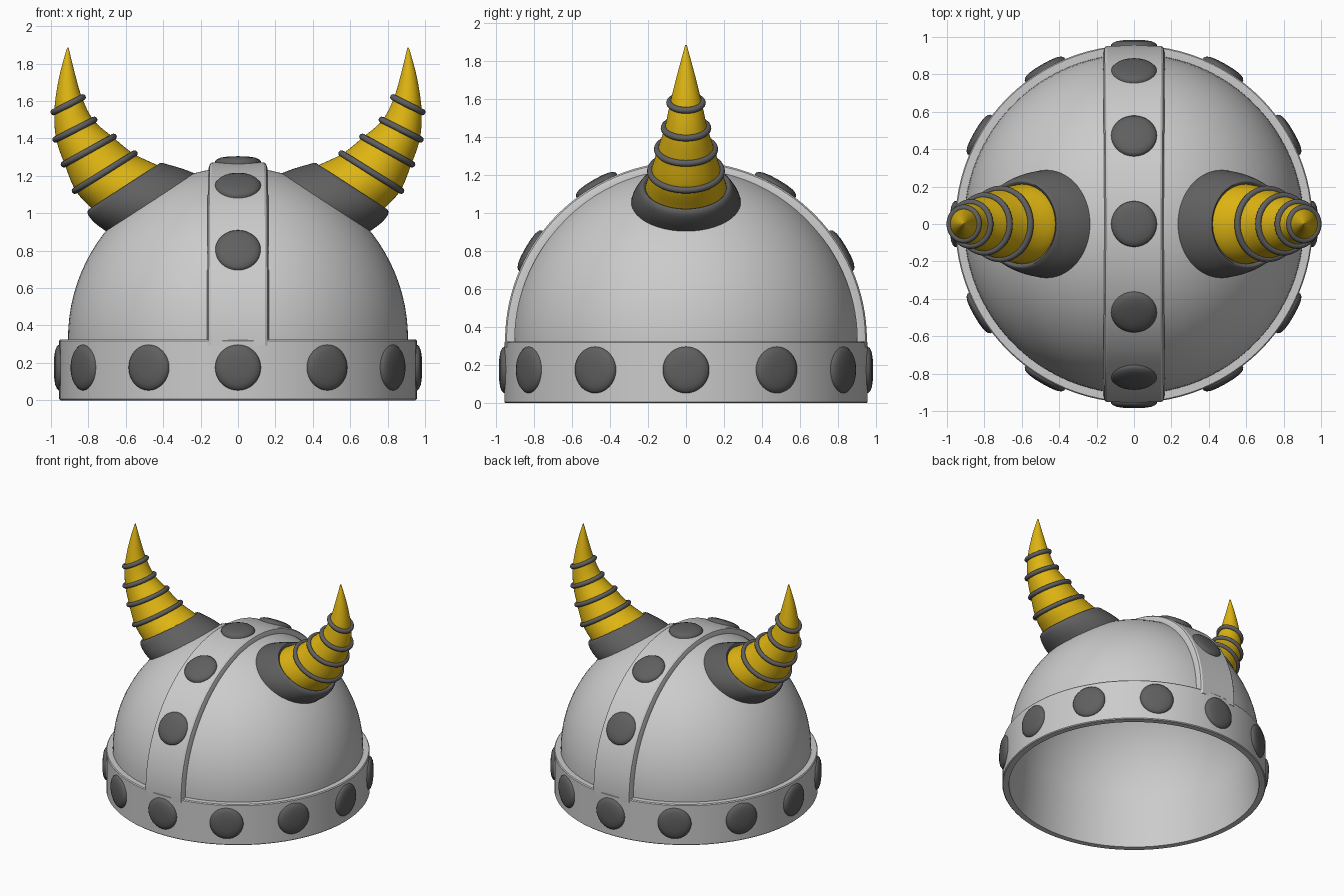
import bpy, bmesh, math
from mathutils import Matrix, Vector

if "Cube" in bpy.data.objects:
    bpy.data.objects.remove(bpy.data.objects["Cube"])


def material(name, rgb):
    m = bpy.data.materials.new(name)
    m.diffuse_color = (*rgb, 1)
    m.use_nodes = True
    m.node_tree.nodes["Principled BSDF"].inputs["Base Color"].default_value = m.diffuse_color
    return m


STEEL = material("light grey steel", (0.60, 0.60, 0.60))
DARK = material("dark grey metal", (0.115, 0.115, 0.115))
GOLD = material("golden horn", (0.73, 0.46, 0.006))
CZ = 0.33                     # height of the dome centre


def finish(bm, name, mat, angle=35):
    bmesh.ops.remove_doubles(bm, verts=bm.verts, dist=1e-5)
    bmesh.ops.recalc_face_normals(bm, faces=bm.faces)
    me = bpy.data.meshes.new(name)
    bm.to_mesh(me)
    bm.free()
    me.shade_smooth()
    me.set_sharp_from_angle(angle=math.radians(angle))
    me.materials.append(mat)
    ob = bpy.data.objects.new(name, me)
    bpy.context.collection.objects.link(ob)
    return ob


def skin(name, rings, mat, closed_rows=False, caps=False, angle=35):
    """Join a list of equal closed loops of points with quads."""
    bm = bmesh.new()
    rows = [[bm.verts.new(p) for p in r] for r in rings]
    n = len(rows[0])
    pairs = list(zip(rows, rows[1:]))
    if closed_rows:
        pairs.append((rows[-1], rows[0]))
    for a, b in pairs:
        for i in range(n):
            j = (i + 1) % n
            bm.faces.new((a[i], a[j], b[j], b[i]))
    if caps:
        bm.faces.new(rows[0])
        bm.faces.new(rows[-1])
    return finish(bm, name, mat, angle)


def circle(r, z, mtx, n):
    return [mtx @ Vector((r * math.cos(2 * math.pi * i / n),
                          r * math.sin(2 * math.pi * i / n), z)) for i in range(n)]


def lathe(name, profile, mat, mtx=Matrix(), n=48, closed=False, angle=35):
    return skin(name, [circle(r, z, mtx, n) for r, z in profile], mat, closed, False, angle)


def tilted(side, x, z, tilt):
    return Matrix.Translation((side * x, 0, z)) @ Matrix.Rotation(side * math.radians(tilt), 4, 'Y')


def smooth_path(keys, steps=6):
    """Catmull-Rom through tuples."""
    k = [Vector(v) for v in keys]
    k = [2 * k[0] - k[1]] + k + [2 * k[-1] - k[-2]]
    out = []
    for a, b, c, d in zip(k, k[1:], k[2:], k[3:]):
        for s in range(steps):
            t = s / steps
            out.append(0.5 * (2 * b + (c - a) * t + (2 * a - 5 * b + 4 * c - d) * t * t
                              + (3 * b - a - 3 * c + d) * t ** 3))
    return out + [k[-2]]


# Hollow dome and brow band in one turned shell
N = 24
arc = [math.pi / 2 * i / N for i in range(N + 1)]
shell = [(0.907, 0), (0.95, 0), (0.956, 0.006), (0.956, 0.318), (0.95, 0.325), (0.909, 0.325)]
shell += [(max(0.909 * math.cos(a), 1e-6), CZ + 0.915 * math.sin(a)) for a in arc]
shell += [(max(0.88 * math.cos(a), 1e-6), CZ + 0.885 * math.sin(a)) for a in reversed(arc)]
lathe("helmet_shell", shell, STEEL, n=96, closed=True)

# Crest strip running front to back over the dome
strip = []
M = 64
for i in range(M + 1):
    a = -0.04 + (math.pi + 0.08) * i / M
    w = 0.15 + 0.007 * abs(math.cos(a))
    section = [(-w - 0.008, 0.895), (-w - 0.008, 0.912), (-w, 0.938), (-w + 0.012, 0.946),
               (w - 0.012, 0.946), (w, 0.938), (w + 0.008, 0.912), (w + 0.008, 0.895)]
    strip.append([(x, -(r + 0.006) * math.cos(a), CZ + (r - 0.004) * math.sin(a))
                  for x, r in section])
skin("crest_strip", strip, STEEL, caps=True, angle=30)

# Round studs: twelve on the band, five over the crest
STUD = [(1e-6, 0.030), (0.05, 0.0285), (0.09, 0.023), (0.112, 0.014), (0.122, 0.003),
        (0.123, -0.03), (1e-6, -0.03)]
for i in range(12):
    m = (Matrix.Rotation(math.radians(30 * i), 4, 'Z') @ Matrix.Translation((0, -0.955, 0.175))
         @ Matrix.Rotation(math.pi / 2, 4, 'X'))
    lathe(f"band_stud_{i + 1}", STUD, DARK, m, 40, angle=50)
for i in range(-2, 3):
    m = (Matrix.Translation((0, 0, CZ)) @ Matrix.Rotation(math.radians(30 * i), 4, 'X')
         @ Matrix.Translation((0, 0, 0.945)))
    lathe(f"crest_stud_{i + 3}", STUD, DARK, m, 40, angle=50)

# Horns: x, z, radius and tilt of each cross-section
HORN = [(0.55, 1.09, 0.215, 33), (0.605, 1.14, 0.212, 32.5), (0.713, 1.22, 0.184, 32),
        (0.798, 1.335, 0.148, 29), (0.872, 1.447, 0.112, 27), (0.908, 1.58, 0.083, 27),
        (0.915, 1.73, 0.046, 18), (0.91, 1.885, 0.004, 5)]
COLLAR = [(0.445, 1.04, 0.286, 31), (0.47, 1.06, 0.288, 31), (0.53, 1.092, 0.275, 32),
          (0.585, 1.122, 0.253, 33), (0.604, 1.139, 0.238, 33), (0.605, 1.143, 0.222, 33),
          (0.58, 1.11, 0.19, 33)]
for side, label in ((-1, "left"), (1, "right")):
    rings = [circle(r, 0, tilted(side, x, z, t), 48) for x, z, r, t in smooth_path(HORN)]
    skin(f"{label}_horn", rings, GOLD, caps=True)
    rings = [circle(r, 0, tilted(side, x, z, t), 56) for x, z, r, t in smooth_path(COLLAR, 3)]
    skin(f"{label}_horn_collar", rings, DARK, angle=50)
    # Thin wire rings around the horn
    for k, (x, z, r, t) in enumerate(HORN[2:6]):
        wire = [(r + 0.004 + 0.017 * math.cos(a), 0.017 * math.sin(a))
                for a in (2 * math.pi * j / 12 for j in range(12))]
        lathe(f"{label}_horn_ring_{k + 1}", wire, DARK, tilted(side, x, z, t), 48, closed=True, angle=60)
